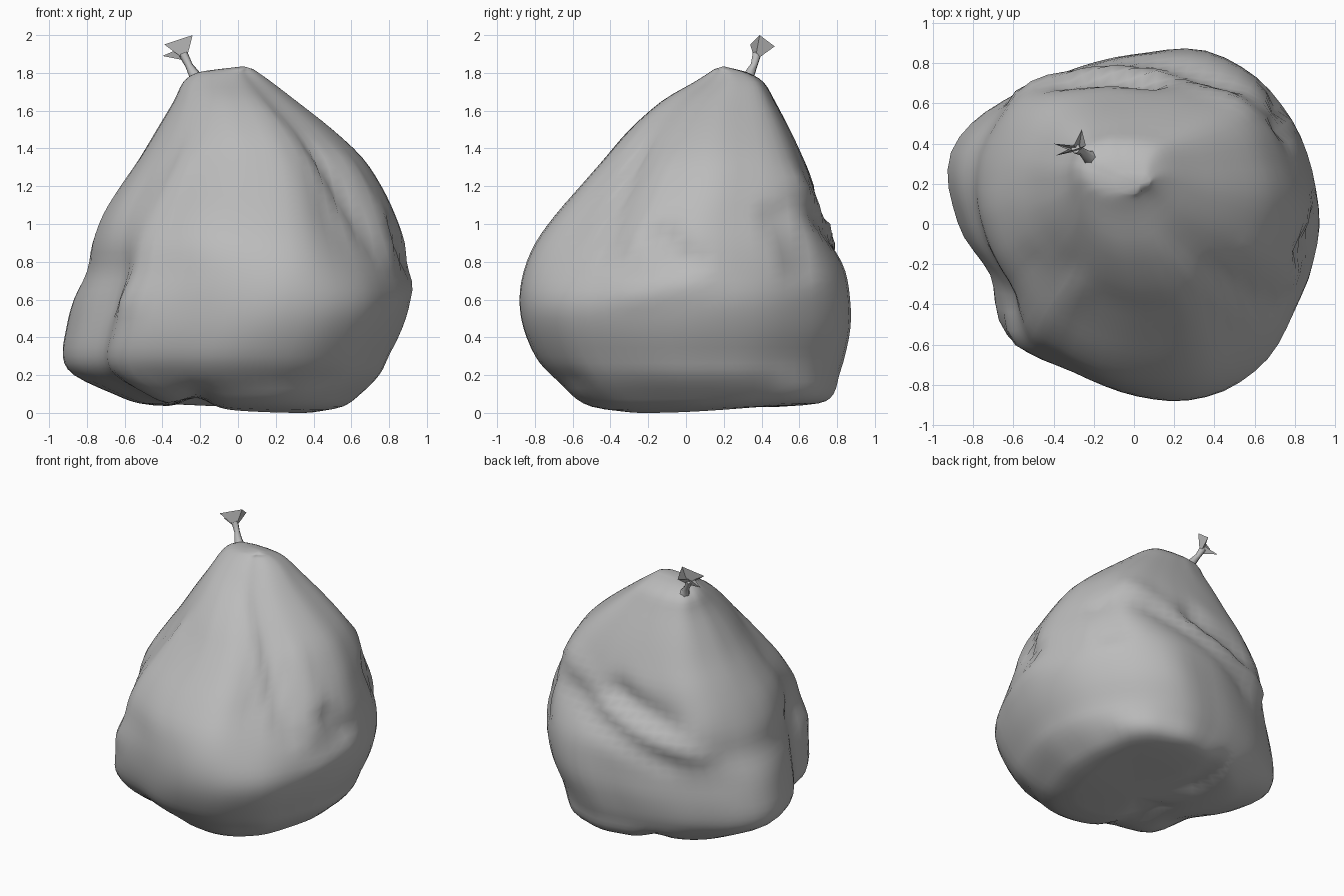
import bpy
import bmesh
import math
from mathutils import Vector, noise

cube = bpy.data.objects.get("Cube")
if cube:
    bpy.data.objects.remove(cube, do_unlink=True)

# One plain grey plastic for everything
plastic = bpy.data.materials.new("grey_plastic")
plastic.use_nodes = True
grey = (0.5, 0.5, 0.5, 1)
plastic.diffuse_color = grey
shader = next(n for n in plastic.node_tree.nodes if n.type == "BSDF_PRINCIPLED")
shader.inputs["Base Color"].default_value = grey
shader.inputs["Roughness"].default_value = 0.6

SIDES = 64
STEPS = 3

# Height, then the left, right, front and back limits of the sack
LEVELS = [
    (.03, -.32, .42, -.3, .45),
    (.05, -.52, .56, -.5, .7),
    (.1, -.66, .65, -.62, .78),
    (.2, -.87, .75, -.72, .81),
    (.3, -.93, .8, -.8, .84),
    (.45, -.91, .87, -.86, .87),
    (.6, -.87, .91, -.88, .87),
    (.75, -.8, .9, -.86, .85),
    (.9, -.77, .88, -.8, .79),
    (1.05, -.71, .83, -.69, .72),
    (1.2, -.62, .76, -.56, .68),
    (1.35, -.52, .66, -.43, .62),
    (1.5, -.43, .5, -.3, .55),
    (1.65, -.34, .31, -.13, .47),
    (1.75, -.29, .18, .04, .41),
    (1.8, -.22, .11, .12, .33),
    (1.82, -.1, .08, .15, .26),
]

# Radii of the plan shape at equal angles, for the belly and the shoulders
BELLY = [.92, .94, .96, .95, .86, .84, .89, .96, .85, .74, .84, .8, .86, .94, .96, .91]
SHOULDER = [.7, .71, .73, .65, .62, .66, .73, .7, .66, .62, .61, .63, .64, .66, .6, .65]

# Folds: start angle and height, end angle and height, width, depth
FOLDS = [
    (222, .6, 232, 1.35, .08, .03),
    (207, .6, 206, 1.2, .07, -.015),
    (222, .1, 226, .14, .08, .03),
    (40, .1, 50, .1, .1, .03),
    (300, 1.6, 318, 1.0, .06, .02),
    (312, 1.4, 330, .85, .05, -.035),
    (335, 1.35, 345, .9, .05, .02),
    (350, .94, 359, .81, .06, -.05),
    (342, .62, 362, .69, .06, .015),
    (34, 1.05, 41, .75, .05, -.045),
    (46, 1.24, 85, 1.0, .07, .02),
    (85, 1.0, 134, .76, .06, .03),
    (88, 1.08, 118, .95, .1, -.05),
    (58, 1.02, 118, .68, .07, -.025),
    (262, .12, 310, .17, .05, -.015),
]


def spline(items, t, closed=False):
    """Catmull-Rom value at position t along a list of numbers."""
    n = len(items)
    i = math.floor(t)
    f = t - i

    def pick(j):
        return items[j % n] if closed else items[min(max(j, 0), n - 1)]

    a, b, c, d = (pick(i + j) for j in (-1, 0, 1, 2))
    return b + f / 2 * (c - a + f * (2*a - 5*b + 4*c - d + f * (3*(b - c) + d - a)))


def plan_shape(radii):
    """Smooth closed outline scaled to fill the square from -1 to 1."""
    pts = []
    for s in range(SIDES):
        ang = math.tau * s / SIDES
        r = spline(radii, s * len(radii) / SIDES, True)
        pts.append((r * math.cos(ang), r * math.sin(ang)))
    spans = [(min(axis), max(axis)) for axis in zip(*pts)]
    return [Vector([2 * (v - lo) / (hi - lo) - 1 for v, (lo, hi) in zip(p, spans)])
            for p in pts]


def fold_offset(angle, z):
    """Total push in or out from all folds at this place."""
    total = 0
    for a0, z0, a1, z1, width, depth in FOLDS:
        mid = (a0 + a1) / 2
        near = mid + (angle - mid + 180) % 360 - 180
        scale = math.radians(1) * .75
        p = Vector((near * scale, z))
        start, end = Vector((a0 * scale, z0)), Vector((a1 * scale, z1))
        line = end - start
        t = min(max((p - start).dot(line) / line.length_squared, 0), 1)
        gap = (p - start - line * t).length
        total += depth * math.exp(-(gap / width) ** 2)
    return total


def finish(bm, name, smooth):
    """Turn a bmesh into a named grey object."""
    bmesh.ops.recalc_face_normals(bm, faces=bm.faces)
    mesh = bpy.data.meshes.new(name)
    bm.to_mesh(mesh)
    bm.free()
    mesh.materials.append(plastic)
    obj = bpy.data.objects.new(name, mesh)
    bpy.context.collection.objects.link(obj)
    if smooth:
        bpy.ops.object.select_all(action="DESELECT")
        obj.select_set(True)
        bpy.context.view_layer.objects.active = obj
        bpy.ops.object.shade_smooth_by_angle(angle=math.radians(60))


def bridge(bm, rings):
    """Join neighbouring rings of vertices with quads."""
    for low, high in zip(rings, rings[1:]):
        n = len(low)
        for i in range(n):
            j = (i + 1) % n
            bm.faces.new((low[i], low[j], high[j], high[i]))


def fan(bm, ring, centre):
    """Close a ring with triangles meeting at one point."""
    tip = bm.verts.new(centre)
    for i, v in enumerate(ring):
        bm.faces.new((v, ring[(i + 1) % len(ring)], tip))


# Sack: stacked plan shapes, creased by the folds
belly, shoulder = plan_shape(BELLY), plan_shape(SHOULDER)
columns = list(zip(*LEVELS))
bm = bmesh.new()
rings = []
for step in range((len(LEVELS) - 1) * STEPS + 1):
    z, left, right, front, back = (spline(c, step / STEPS) for c in columns)
    mix = min(max((z - .5) / .6, 0), 1)
    mix = mix * mix * (3 - 2 * mix)
    size = min(1, (right - left) / 1.2)
    ring = []
    for s in range(SIDES):
        angle = 360 * s / SIDES
        p = belly[s].lerp(shoulder[s], mix)
        x = (left + right) / 2 + p.x * (right - left) / 2
        y = (front + back) / 2 + p.y * (back - front) / 2
        out = p.normalized()
        push = fold_offset(angle, z)
        push += .008 * noise.noise(Vector((out.x * 4, out.y * 4, z * 2)))
        push *= size
        # The underside sags toward the front left and lifts in a valley
        sag = max(0, out.x - out.y) / 1.42 * max(0, .03 - (z - .03) / 2)
        lift = max(0, .05 - (z - .03) / 3) * math.exp(-((x + .22) / .09) ** 2)
        ring.append(bm.verts.new((x + out.x * push, y + out.y * push, z - sag + lift)))
    rings.append(ring)
bridge(bm, rings)
fan(bm, rings[0], (0, 0, .03))
fan(bm, rings[-1], (.03, .2, 1.835))
finish(bm, "sack", True)

# Neck: thin twisted tube leaving the top of the sack
bm = bmesh.new()
path = [((-.2, .32, 1.72), .06), ((-.23, .335, 1.79), .03),
        ((-.26, .36, 1.84), .02), ((-.29, .375, 1.9), .025)]
lean = Vector(path[-1][0]) - Vector(path[0][0])
turn = lean.to_track_quat("Z", "Y")
rings = []
for centre, radius in path:
    spots = [turn @ Vector((radius * math.cos(a), radius * math.sin(a), 0))
             for a in (math.tau * k / 6 for k in range(6))]
    rings.append([bm.verts.new(Vector(centre) + s) for s in spots])
bridge(bm, rings)
fan(bm, rings[-1], path[-1][0])
finish(bm, "neck", True)

# Tied end: small pointed flare of loose plastic
bm = bmesh.new()
rim = [bm.verts.new(p) for p in ((-.24, .39, 2), (-.39, .34, 1.95), (-.33, .37, 1.92),
                                 (-.4, .4, 1.89), (-.3, .39, 1.92), (-.26, .47, 1.94))]
fan(bm, rim, (-.275, .365, 1.865))
finish(bm, "tied_end", False)
